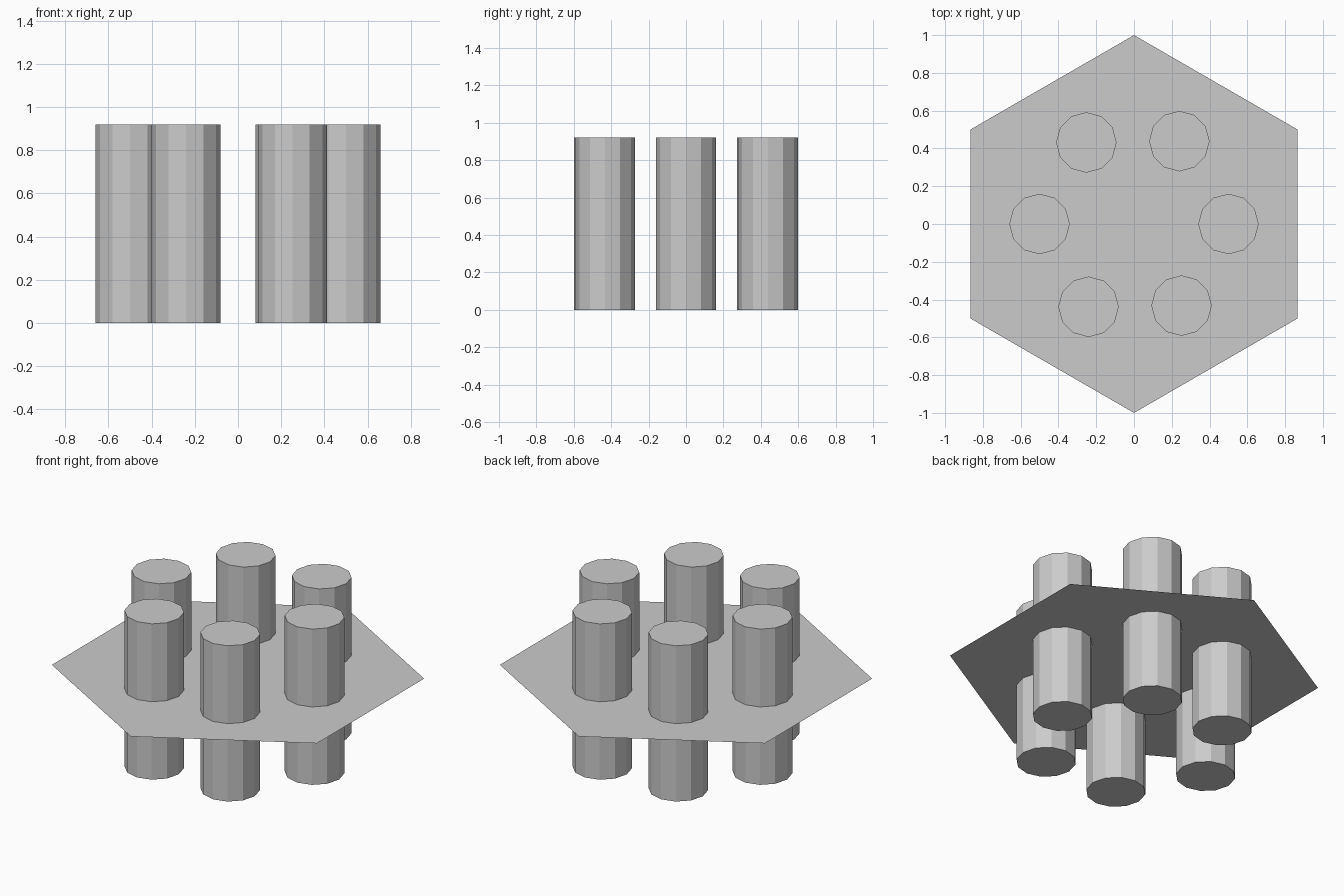
import bpy
import math

if "Cube" in bpy.data.objects:
    bpy.data.objects.remove(bpy.data.objects["Cube"])

HEIGHT = 0.92
RING = 0.5
RADIUS = 0.16

# Thin hexagonal plate at mid height, points on +y and -y
bpy.ops.mesh.primitive_circle_add(vertices=6, radius=1.0, fill_type='NGON',
                                  location=(0, 0, HEIGHT / 2))
plate = bpy.context.object
plate.name = "hexagon_plate"

# Ring of six low-poly columns passing through the plate (slightly uneven spacing)
for i, angle in enumerate((0.0, 1.07, 2.10, math.pi, 4.21, 5.24)):
    bpy.ops.mesh.primitive_cylinder_add(
        vertices=12, radius=RADIUS, depth=HEIGHT,
        location=(RING * math.cos(angle), RING * math.sin(angle), HEIGHT / 2))
    bpy.context.object.name = f"column_{i + 1}"
